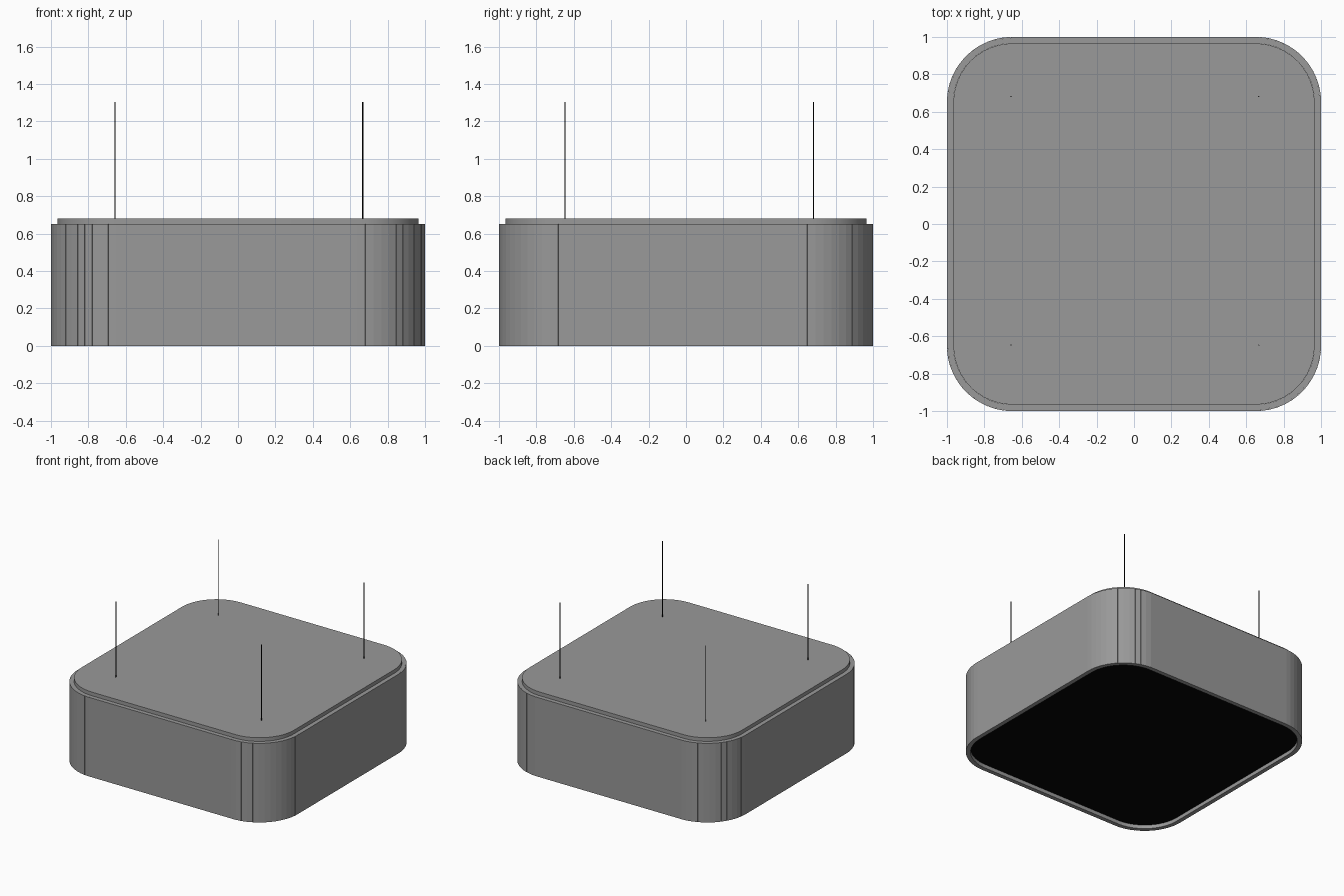
import bpy, bmesh, math
from mathutils import Matrix, Vector

if "Cube" in bpy.data.objects:
    bpy.data.objects.remove(bpy.data.objects["Cube"])

FLAT = 0.65                   # half length of the straight sides
BODY_R, PATH_R, OUTER_R = 0.315, 0.34, 0.35   # corner radii
SLATS, SLAT_H = 171, 0.65


def finish(bm, name):
    bmesh.ops.recalc_face_normals(bm, faces=bm.faces)
    mesh = bpy.data.meshes.new(name)
    bm.to_mesh(mesh)
    bm.free()
    obj = bpy.data.objects.new(name, mesh)
    bpy.context.collection.objects.link(obj)
    return obj


def material(name, value):
    mat = bpy.data.materials.new(name)
    mat.diffuse_color = (value, value, value, 1)
    mat.use_nodes = True
    mat.node_tree.nodes["Principled BSDF"].inputs["Base Color"].default_value = mat.diffuse_color
    return mat


def path(s):
    """Point and heading angle at distance s along the rounded square."""
    side, arc = 2 * FLAT, PATH_R * math.pi / 2
    k, d = divmod(s, side + arc)
    a = max(0, d - side) / PATH_R
    p = Vector((min(d - FLAT, FLAT) + PATH_R * math.sin(a), -FLAT - PATH_R * math.cos(a), 0))
    turn = k * math.pi / 2
    return Matrix.Rotation(turn, 3, 'Z') @ p, a + turn


def rounded_prism(name, z0, z1, r, steps=16):
    bm = bmesh.new()
    rings = [[], []]
    for c in range(4):
        for i in range(steps + 1):
            a = math.pi / 2 * i / steps
            p = Matrix.Rotation(c * math.pi / 2, 3, 'Z') @ Vector(
                (FLAT + r * math.cos(a), FLAT + r * math.sin(a), 0))
            for ring, z in zip(rings, (z0, z1)):
                ring.append(bm.verts.new((p.x, p.y, z)))
    low, high = rings
    bm.faces.new(low)
    bm.faces.new(high)
    for i in range(len(low)):
        bm.faces.new((low[i - 1], low[i], high[i], high[i - 1]))
    obj = finish(bm, name)
    bpy.context.view_layer.objects.active = obj
    obj.select_set(True)
    bpy.ops.object.shade_smooth_by_angle(angle=math.radians(30))
    obj.select_set(False)
    return obj


grey = material("dark_grey", 0.32)
black = material("black", 0.0015)

# Inner body, raised above the slats on top and recessed below, black underside
body = rounded_prism("inner_body", 0.03, 0.68, BODY_R)
body.data.materials.append(grey)
body.data.materials.append(black)
for f in body.data.polygons:
    if f.normal.z < -0.9:
        f.material_index = 1

# Upright slats wrapped around the body, fanning open at the corners
pitch = (8 * FLAT + 2 * math.pi * PATH_R) / SLATS
depth = OUTER_R - BODY_R
shift = OUTER_R - PATH_R - depth / 2
bm = bmesh.new()
for i in range(SLATS):
    p, a = path((i + 0.5) * pitch)
    m = (Matrix.Translation(p + Vector((0, 0, SLAT_H / 2))) @ Matrix.Rotation(a, 4, 'Z')
         @ Matrix.Translation((0, -shift, 0)) @ Matrix.Diagonal((pitch, depth, SLAT_H, 1)))
    bmesh.ops.create_cube(bm, size=1, matrix=m)
slats = finish(bm, "slats")
slats.data.materials.append(grey)

# Four thin hanging wires
for x in (-0.657, 0.667):
    for y in (-0.647, 0.682):
        bpy.ops.mesh.primitive_cylinder_add(vertices=12, radius=0.003, depth=0.63,
                                            location=(x, y, 0.987))
        wire = bpy.context.object
        wire.name = "hanging_wire"
        wire.data.materials.append(black)
        bpy.ops.object.shade_smooth_by_angle()
